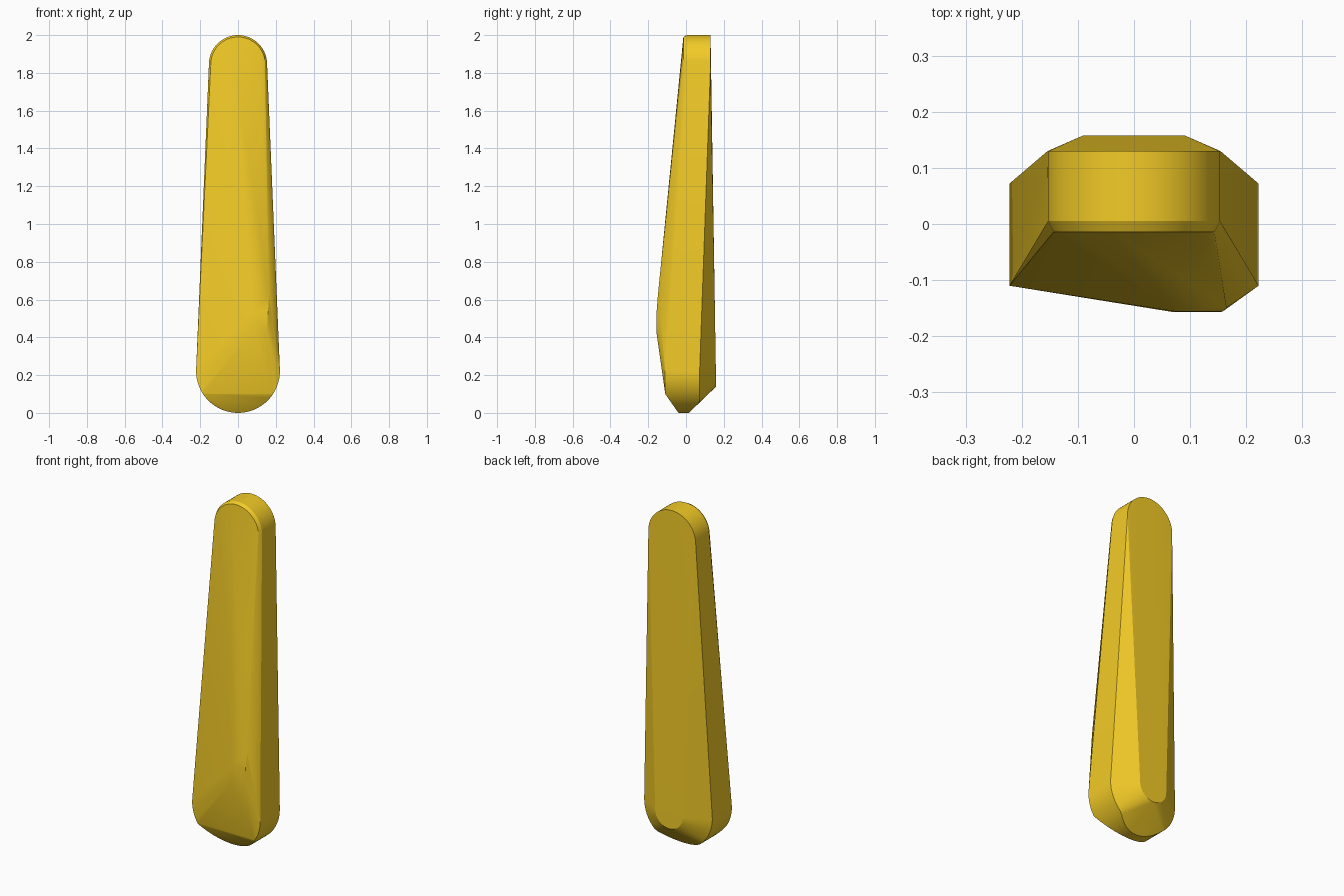
import bpy, bmesh
from math import sin, cos, pi, radians

if "Cube" in bpy.data.objects:
    bpy.data.objects.remove(bpy.data.objects["Cube"])

N = 32


def arc(r, zc, y_at, start, end):
    """Points of an arc seen from the front; y_at gives the depth at each height."""
    pts = []
    for i in range(N + 1):
        a = start + (end - start) * i / N
        x, z = r * cos(a), zc + r * sin(a)
        pts.append((x, y_at(z), z))
    return pts


pts = []
# rounded upper end with a narrow front bevel
pts += arc(0.154, 1.846, lambda z: 0.13, 0, pi)
pts += arc(0.154, 1.846, lambda z: 0.005, 0, pi)
pts += arc(0.144, 1.846, lambda z: -0.014, 0, pi)

# rounded lower end, slanted at front and back toward the tip
pts += arc(0.222, 0.222, lambda z: max(-0.11, -0.04 - 0.7 * z), pi, 2 * pi)
pts += arc(0.222, 0.222, lambda z: min(0.072, 0.015 + z), pi, 2 * pi)
pts += [(s * 0.184, -0.11, 0.102) for s in (-1, 1)]

# narrow lower end of the back face
pts += arc(0.09, 0.228, lambda z: 0.158, pi, 2 * pi)

# off-centre raised ridge on the front
pts += [(0.07, -0.157, 0.43), (0.152, -0.157, 0.43),
        (0.075, -0.156, 0.53), (0.158, -0.156, 0.53),
        (0.165, -0.149, 0.62)]

# faceted solid wrapped around the profiles
bm = bmesh.new()
for p in pts:
    bm.verts.new(p)
bmesh.ops.remove_doubles(bm, verts=bm.verts, dist=0.0005)
bmesh.ops.convex_hull(bm, input=bm.verts)
loose = [v for v in bm.verts if not v.link_faces]
bmesh.ops.delete(bm, geom=loose, context='VERTS')
bmesh.ops.dissolve_limit(bm, angle_limit=radians(0.5), verts=bm.verts, edges=bm.edges)
bmesh.ops.recalc_face_normals(bm, faces=bm.faces)
mesh = bpy.data.meshes.new("tapered_handle")
bm.to_mesh(mesh)
bm.free()
handle = bpy.data.objects.new("tapered_handle", mesh)
bpy.context.collection.objects.link(handle)

# yellow finish
mat = bpy.data.materials.new("yellow")
mat.diffuse_color = (0.9, 0.6, 0.02, 1)
mat.use_nodes = True
mat.node_tree.nodes["Principled BSDF"].inputs["Base Color"].default_value = mat.diffuse_color
mesh.materials.append(mat)

bpy.context.view_layer.objects.active = handle
handle.select_set(True)
bpy.ops.object.shade_smooth_by_angle(angle=radians(20))
